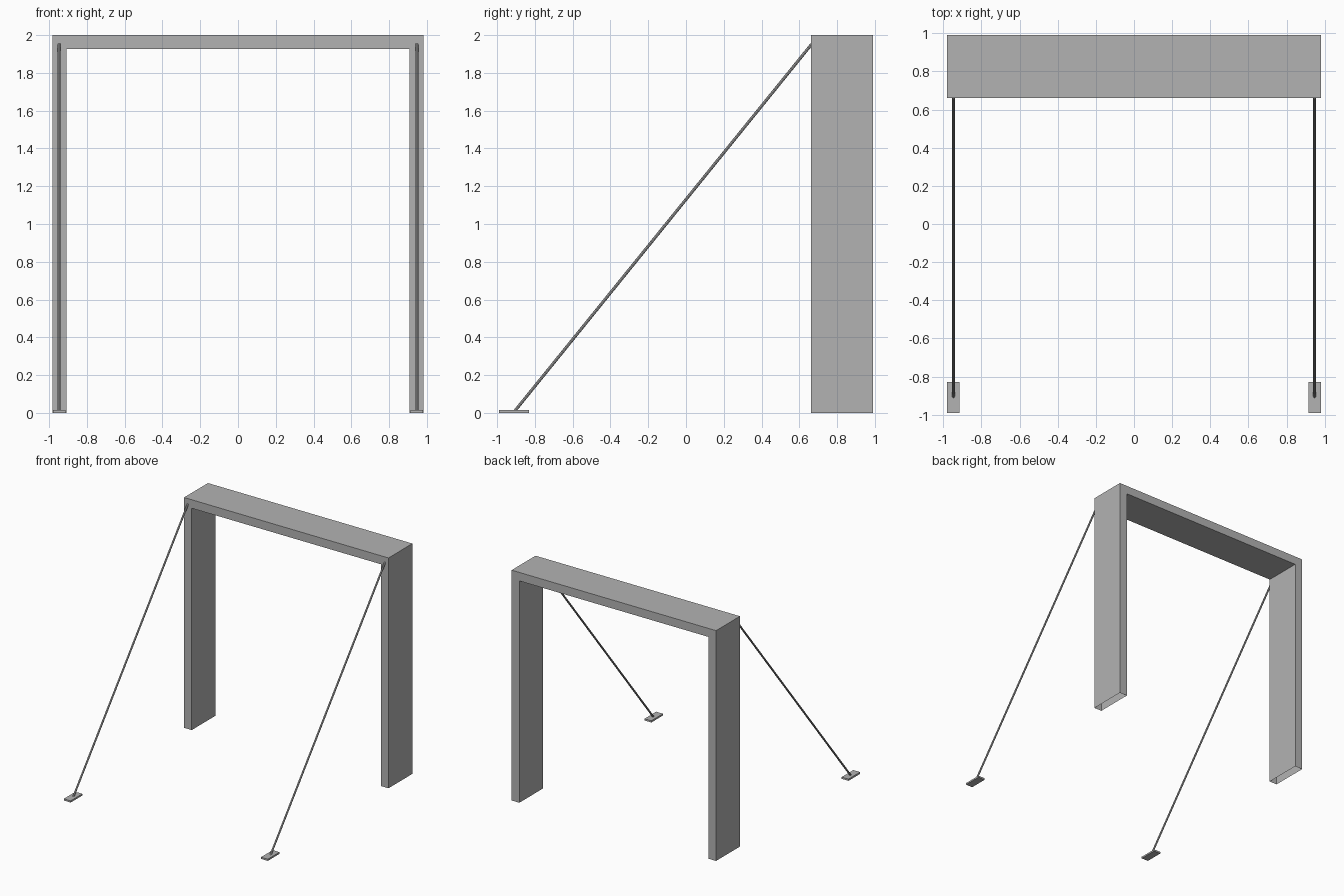
import bpy
import bmesh
from mathutils import Vector

cube = bpy.data.objects.get("Cube")
if cube:
    bpy.data.objects.remove(cube, do_unlink=True)

# Single grey finish
grey = bpy.data.materials.new("plain_grey")
grey.use_nodes = True
colour = (0.45, 0.45, 0.45, 1.0)
grey.diffuse_color = colour
grey.node_tree.nodes["Principled BSDF"].inputs["Base Color"].default_value = colour


def add_object(name, bm):
    bmesh.ops.recalc_face_normals(bm, faces=bm.faces)
    mesh = bpy.data.meshes.new(name)
    bm.to_mesh(mesh)
    bm.free()
    mesh.materials.append(grey)
    obj = bpy.data.objects.new(name, mesh)
    bpy.context.collection.objects.link(obj)
    return obj


def box(name, low, high):
    low, high = Vector(low), Vector(high)
    bm = bmesh.new()
    bmesh.ops.create_cube(bm, size=1)
    bmesh.ops.scale(bm, vec=high - low, verts=bm.verts)
    bmesh.ops.translate(bm, vec=(low + high) / 2, verts=bm.verts)
    return add_object(name, bm)


def rod(name, start, end, radius):
    start, end = Vector(start), Vector(end)
    axis = end - start
    bm = bmesh.new()
    bmesh.ops.create_cone(bm, cap_ends=True, segments=8, radius1=radius,
                          radius2=radius, depth=axis.length)
    bmesh.ops.rotate(bm, verts=bm.verts,
                     matrix=axis.to_track_quat("Z", "Y").to_matrix())
    bmesh.ops.translate(bm, vec=(start + end) / 2, verts=bm.verts)
    return add_object(name, bm)


# Portal frame: a hollow arch shell, open under both legs
OUT, INN, TOP, UNDER = 0.982, 0.908, 2.0, 1.926
FRONT, BACK = 0.662, 0.99
profile = [(-OUT, 0), (-OUT, TOP), (OUT, TOP), (OUT, 0),
           (INN, 0), (INN, UNDER), (-INN, UNDER), (-INN, 0)]
bm = bmesh.new()
face = bm.faces.new([bm.verts.new((x, FRONT, z)) for x, z in profile])
extruded = bmesh.ops.extrude_face_region(bm, geom=[face], use_keep_orig=True)
moved = [v for v in extruded["geom"] if isinstance(v, bmesh.types.BMVert)]
bmesh.ops.translate(bm, vec=(0, BACK - FRONT, 0), verts=moved)
bmesh.ops.recalc_face_normals(bm, faces=bm.faces)
soles = [f for f in bm.faces if all(v.co.z < 0.001 for v in f.verts)]
bmesh.ops.delete(bm, geom=soles, context="FACES_ONLY")
add_object("portal_frame", bm)

# Stay rods and their ground plates, one pair on each side
for side, x in (("right", -0.947), ("left", 0.947)):
    box(side + "_ground_plate", (x - 0.033, -0.99, 0), (x + 0.033, -0.83, 0.015))
    rod(side + "_stay_rod", (x, -0.908, 0.008), (x, 0.665, 1.952), 0.008)
